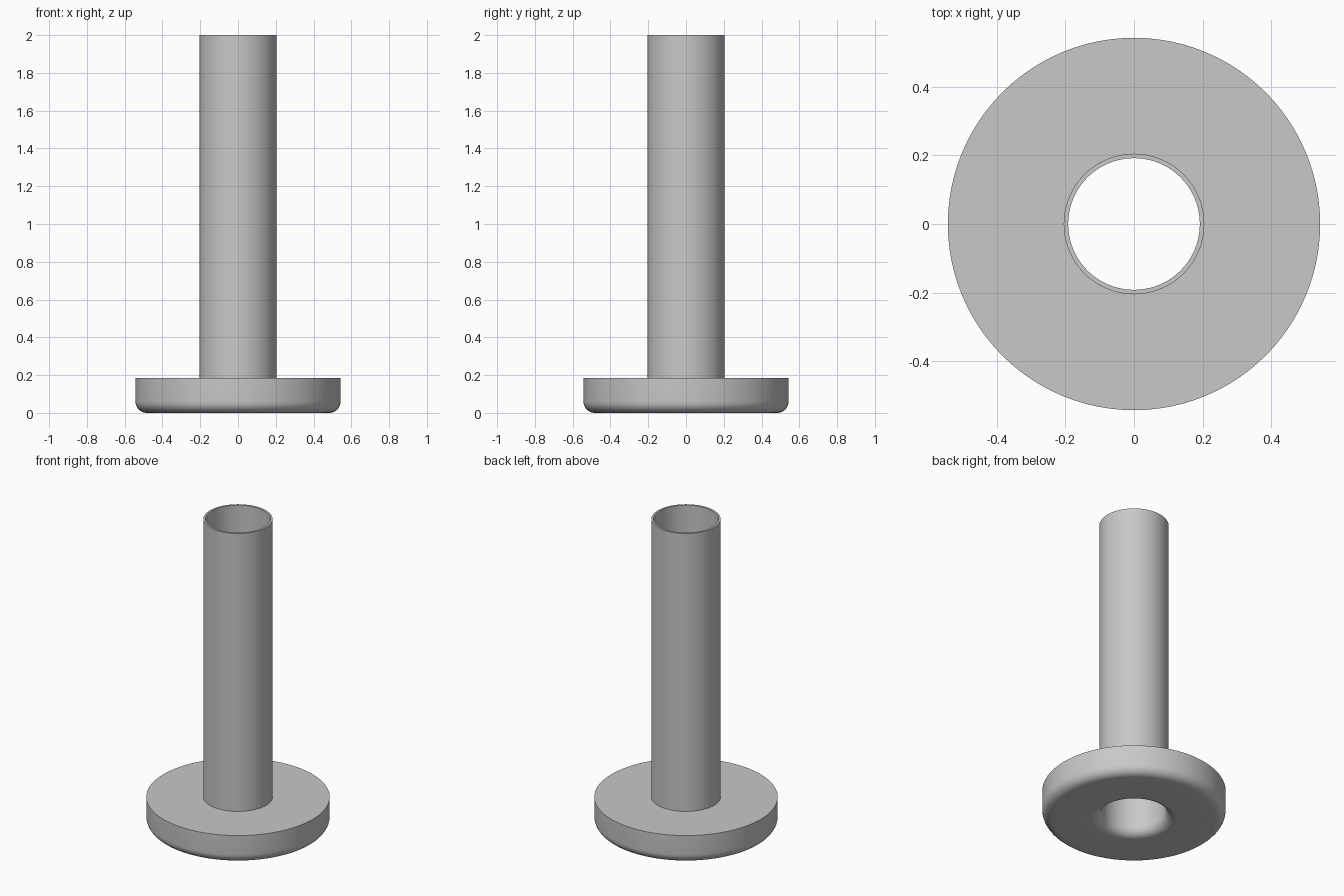
import bpy
import bmesh
from math import sin, cos, pi, radians

default_cube = bpy.data.objects.get("Cube")
if default_cube:
    bpy.data.objects.remove(default_cube)

TUBE_OUT, TUBE_IN, HEIGHT = 0.205, 0.192, 2.0
FLANGE_R, FLANGE_TOP, FILLET = 0.543, 0.185, 0.06
SIDES, ARC_STEPS = 96, 8

grey = bpy.data.materials.new("plain grey")
grey.use_nodes = True
grey_value = (0.58, 0.58, 0.58, 1)
grey.diffuse_color = grey_value
grey.node_tree.nodes["Principled BSDF"].inputs["Base Color"].default_value = grey_value


def arc(cx, cz, start, end):
    """Quarter-round fillet points in the radius/height plane."""
    angles = [start + (end - start) * i / ARC_STEPS for i in range(ARC_STEPS + 1)]
    return [(cx + FILLET * cos(a), cz + FILLET * sin(a)) for a in angles]


def lathe(name, profile):
    """Revolve a closed radius/height profile about the z axis."""
    bm = bmesh.new()
    rings = [[bm.verts.new((r * cos(2 * pi * i / SIDES), r * sin(2 * pi * i / SIDES), z))
              for i in range(SIDES)] for r, z in profile]
    for k, ring in enumerate(rings):
        above = rings[(k + 1) % len(rings)]
        for i in range(SIDES):
            j = (i + 1) % SIDES
            bm.faces.new((ring[i], ring[j], above[j], above[i]))
    bmesh.ops.recalc_face_normals(bm, faces=bm.faces)
    mesh = bpy.data.meshes.new(name)
    bm.to_mesh(mesh)
    bm.free()
    mesh.materials.append(grey)
    obj = bpy.data.objects.new(name, mesh)
    bpy.context.collection.objects.link(obj)
    bpy.ops.object.select_all(action="DESELECT")
    obj.select_set(True)
    bpy.context.view_layer.objects.active = obj
    bpy.ops.object.shade_smooth_by_angle(angle=radians(30))
    return obj


# One continuous bushing: flared mouth, rounded flange, thin-walled tube
mouth = arc(TUBE_IN + FILLET, FILLET, pi, 1.5 * pi)
rim = arc(FLANGE_R - FILLET, FILLET, 1.5 * pi, 2 * pi)
shoulder = [(FLANGE_R, FLANGE_TOP), (TUBE_OUT, FLANGE_TOP)]
tube = [(TUBE_OUT, HEIGHT), (TUBE_IN, HEIGHT)]
lathe("flanged_tube", mouth + rim + shoulder + tube)
